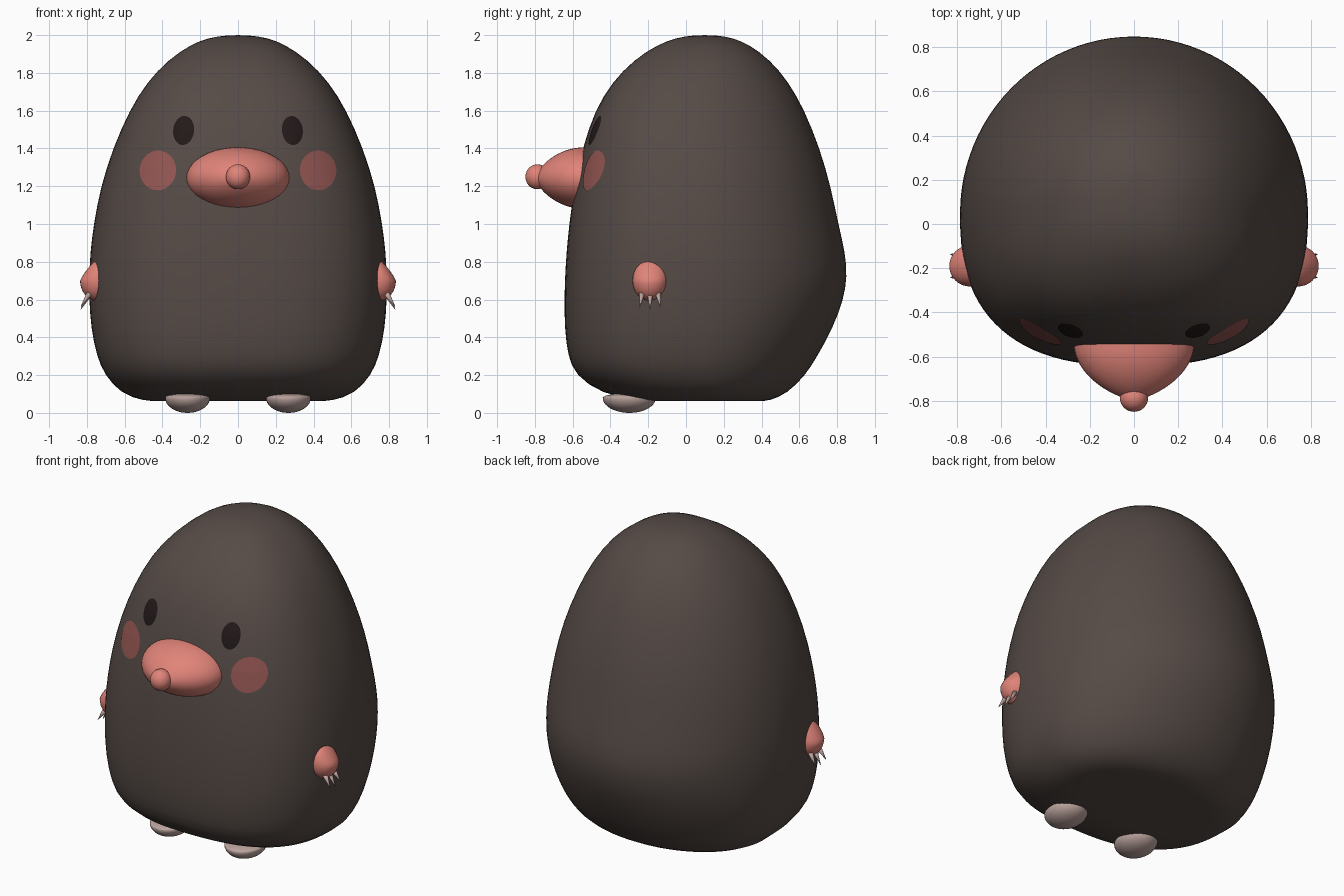
import bpy, bmesh, math
from mathutils import Vector, Matrix
from mathutils.bvhtree import BVHTree

cube = bpy.data.objects.get("Cube")
if cube:
    bpy.data.objects.remove(cube)


def material(name, r, g, b):
    m = bpy.data.materials.new(name)
    m.use_nodes = True
    m.diffuse_color = (r, g, b, 1)
    m.node_tree.nodes["Principled BSDF"].inputs["Base Color"].default_value = (r, g, b, 1)
    return m


FUR = material("brown_fur", .091, .069, .061)
PINK = material("pink_skin", .75, .23, .19)
EYE = material("dark_eye", .017, .010, .010)
BLUSH = material("cheek_blush", .29, .092, .083)
CLAW = material("pale_claw", .5, .37, .34)


def finish(bm, name, mat):
    bmesh.ops.recalc_face_normals(bm, faces=bm.faces)
    mesh = bpy.data.meshes.new(name)
    bm.to_mesh(mesh)
    bm.free()
    mesh.materials.append(mat)
    mesh.polygons.foreach_set("use_smooth", [True] * len(mesh.polygons))
    obj = bpy.data.objects.new(name, mesh)
    bpy.context.collection.objects.link(obj)
    return obj


def loft(bm, rings, cap_start=True):
    """Skin a list of equal-length point rings and close the end."""
    loops = [[bm.verts.new(p) for p in ring] for ring in rings]
    n = len(loops[0])
    for a, b in zip(loops, loops[1:]):
        for i in range(n):
            j = (i + 1) % n
            bm.faces.new((a[i], a[j], b[j], b[i]))
    if cap_start:
        bm.faces.new(loops[0])
    bm.faces.new(loops[-1])


def spow(v, e):
    return math.copysign(abs(v) ** e, v)


def body_ring(z, half, front, back, n=48):
    """Round at the back, squarer at the front."""
    mid = .1 if z < .15 or z > 1.8 else .05
    pts = []
    for i in range(n):
        a = math.tau * i / n
        c, s = math.cos(a), math.sin(a)
        e = 1 if s > 0 else .78
        depth = back - mid if s > 0 else mid - front
        pts.append((half * spow(c, e), mid + depth * spow(s, e), z))
    return pts


# Body: height, half width, front, back
PROFILE = [
    (.063, .2, -.05, .25), (.063, .44, -.18, .4), (.064, .5, -.24, .44),
    (.1, .62, -.45, .535), (.2, .707, -.587, .635), (.3, .75, -.627, .697),
    (.45, .78, -.644, .78), (.6, .79, -.645, .836), (.72, .79, -.642, .856),
    (.85, .784, -.634, .845), (1, .766, -.62, .808), (1.2, .728, -.592, .768),
    (1.4, .664, -.55, .71), (1.6, .577, -.484, .63), (1.75, .484, -.393, .546),
    (1.87, .37, -.276, .445), (1.95, .25, -.15, .335), (1.985, .16, -.055, .25),
    (2, .06, .04, .16),
]
bm = bmesh.new()
loft(bm, [body_ring(*row) for row in PROFILE])
body = finish(bm, "body", FUR)
subdivision = body.modifiers.new("smooth_surface", "SUBSURF")
subdivision.levels = subdivision.render_levels = 1

# Surface lookup for the painted face details
tree = BVHTree.FromObject(body, bpy.context.evaluated_depsgraph_get())


def face_patch(name, mat, x, z, rx, rz, tilt, lift):
    """Thin oval that follows the front of the body."""
    bm = bmesh.new()
    rings = []
    for k in range(8, 0, -1):
        r = k / 8
        ring = []
        for i in range(32):
            a = math.tau * i / 32
            u, v = rx * r * math.cos(a), rz * r * math.sin(a)
            px = x + u * math.cos(tilt) + v * math.sin(tilt)
            pz = z - u * math.sin(tilt) + v * math.cos(tilt)
            hit, normal, _, _ = tree.ray_cast(Vector((px, -3, pz)), Vector((0, 1, 0)))
            ring.append(hit + normal * (.003 + lift * (1 - r * r)))
        rings.append(ring)
    loft(bm, rings, cap_start=False)
    obj = finish(bm, name, mat)
    if obj.data.polygons[0].normal.y > 0:
        obj.data.flip_normals()


def ellipsoid(name, mat, center, size, shape=None):
    bm = bmesh.new()
    bmesh.ops.create_uvsphere(bm, u_segments=32, v_segments=20, radius=1)
    for v in bm.verts:
        if shape:
            shape(v.co)
        v.co = [c + p * s for c, p, s in zip(center, v.co, size)]
    finish(bm, name, mat)


def cone(name, mat, base, tip, radius):
    base, tip = Vector(base), Vector(tip)
    axis = tip - base
    bm = bmesh.new()
    bmesh.ops.create_cone(bm, cap_ends=True, segments=12, radius1=radius, radius2=.001,
                          depth=axis.length)
    turn = axis.to_track_quat("Z", "Y").to_matrix().to_4x4()
    bmesh.ops.transform(bm, verts=bm.verts, matrix=Matrix.Translation((base + tip) / 2) @ turn)
    finish(bm, name, mat)


# Snout: oval dome, flat at the back
bm = bmesh.new()
rings = []
for k in range(17):
    t = math.sin(k / 16 * math.pi / 2 * .99)
    r = (1 - t * t) ** .7
    rings.append([(.273 * r * math.cos(math.tau * i / 40), -.538 - .26 * t,
                   1.243 + .163 * r * math.sin(math.tau * i / 40)) for i in range(40)])
loft(bm, rings)
snout = finish(bm, "snout", PINK)
for p in snout.data.polygons:
    p.use_smooth = p.normal.y < .9
ellipsoid("nose_tip", PINK, (0, -.787, 1.25), (.064, .063, .066))


def hand_shape(co):
    if co.z > 0:
        co.x *= 1 - .5 * co.z


def foot_shape(co):
    if co.z > 0:
        co.z *= .3


# Paired parts
for side, s in (("left", 1), ("right", -1)):
    face_patch(side + "_eye", EYE, s * .287, 1.494, .055, .077, -s * .12, .006)
    face_patch(side + "_cheek", BLUSH, s * .423, 1.283, .096, .105, -s * .1, 0)
    ellipsoid(side + "_hand", PINK, (s * .742, -.19, .7), (.094, .093, .108), hand_shape)
    ellipsoid(side + "_foot", CLAW, (s * .267, -.3, .08), (.119, .141, .08), foot_shape)
    for i in (-1, 0, 1):
        cone(f"{side}_claw_{i + 2}", CLAW, (s * .785, -.19 + i * .042, .635),
             (s * .832, -.19 + i * .054, .548 + .014 * abs(i)), .017)
